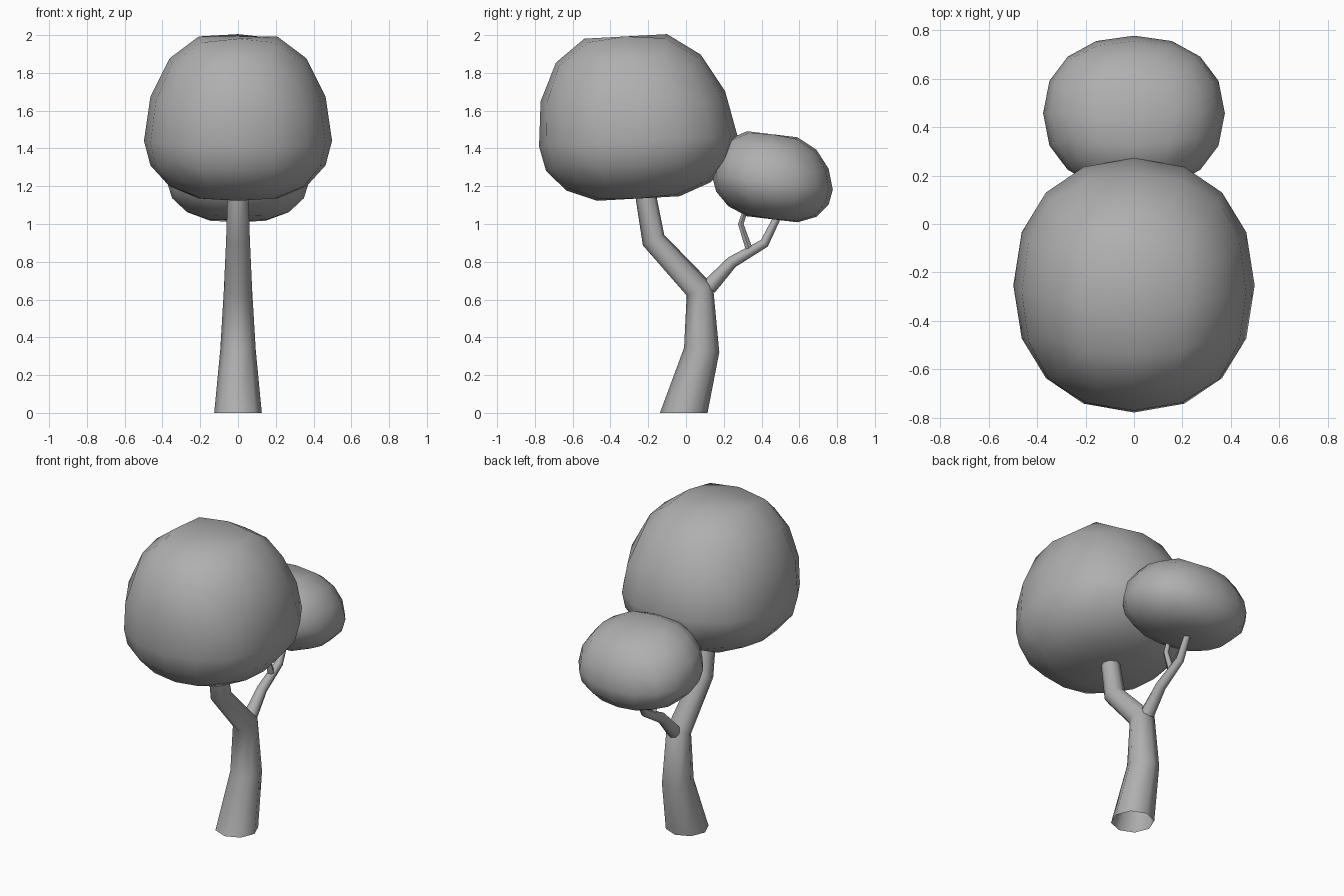
import bpy, bmesh, math
from mathutils import Vector

cube = bpy.data.objects.get("Cube")
if cube:
    bpy.data.objects.remove(cube, do_unlink=True)

grey = bpy.data.materials.new("mid grey")
grey.use_nodes = True
grey.diffuse_color = (0.43, 0.43, 0.43, 1)
grey.node_tree.nodes["Principled BSDF"].inputs["Base Color"].default_value = (0.43, 0.43, 0.43, 1)


def finish(name, bm):
    bmesh.ops.recalc_face_normals(bm, faces=bm.faces[:])
    mesh = bpy.data.meshes.new(name)
    bm.to_mesh(mesh)
    bm.free()
    mesh.materials.append(grey)
    ob = bpy.data.objects.new(name, mesh)
    bpy.context.collection.objects.link(ob)
    bpy.ops.object.select_all(action='DESELECT')
    ob.select_set(True)
    bpy.context.view_layer.objects.active = ob
    bpy.ops.object.shade_smooth_by_angle(angle=math.radians(60))
    return ob


def soften(v):
    return math.copysign(abs(v) ** 0.91, v)


def crown(name, centre, rx, ry, up, down, shear, tilt):
    """Rounded leaf mass: a quad sphere with flattened top and underside."""
    bm = bmesh.new()
    bmesh.ops.create_cube(bm, size=2)
    bmesh.ops.subdivide_edges(bm, edges=bm.edges[:], cuts=3, use_grid_fill=True)
    for v in bm.verts:
        d = Vector([math.tan(c * math.pi / 4) for c in v.co]).normalized()
        x, y = rx * soften(d.x), ry * soften(d.y)
        z = max(-1, min(1, d.z * 1.115)) * (up if d.z > 0 else down)
        v.co = Vector(centre) + Vector((x, y + shear * max(z, 0), z + tilt * y))
    return finish(name, bm)


def limb(name, path, sides, capped=True):
    """Tapering tube along (y, z, radius) points in the middle plane."""
    bm = bmesh.new()
    pts = [Vector((0, y, z)) for y, z, r in path]
    rings = []
    for i, (p, (_, _, r)) in enumerate(zip(pts, path)):
        before = (p - pts[i - 1]).normalized() if i else Vector()
        after = (pts[i + 1] - p).normalized() if i < len(pts) - 1 else Vector()
        along = (before + after).normalized()
        if i == 0 and not capped:
            along = Vector((0, 0, 1))
        across = Vector((0, along.z, -along.y))
        ring = []
        for k in range(sides):
            a = math.tau * k / sides
            ring.append(bm.verts.new(p + r * (math.cos(a) * Vector((1, 0, 0)) + math.sin(a) * across)))
        rings.append(ring)
    for a, b in zip(rings, rings[1:]):
        for k in range(sides):
            n = (k + 1) % sides
            bm.faces.new((a[k], a[n], b[n], b[k]))
    if capped:
        bm.faces.new(rings[0][::-1])
    bm.faces.new(rings[-1])
    return finish(name, bm)


# Trunk with open foot, bending forward into the large crown
limb("trunk", [(-0.012, 0, 0.126), (0.083, 0.333, 0.094), (0.073, 0.65, 0.075),
               (-0.172, 0.915, 0.063), (-0.222, 1.2, 0.054)], 8, capped=False)
# Back branch and its twig
limb("back_branch", [(0.12, 0.665, 0.043), (0.243, 0.798, 0.032),
                     (0.415, 0.898, 0.025), (0.495, 1.06, 0.019)], 8)
limb("twig", [(0.335, 0.865, 0.021), (0.29, 1.0, 0.017), (0.32, 1.09, 0.014)], 6)
# Leaf masses
crown("large_crown", (0, -0.253, 1.44), 0.498, 0.525, 0.553, 0.305, -0.12, 0.055)
crown("small_crown", (0, 0.457, 1.22), 0.375, 0.32, 0.255, 0.195, 0, -0.12)
